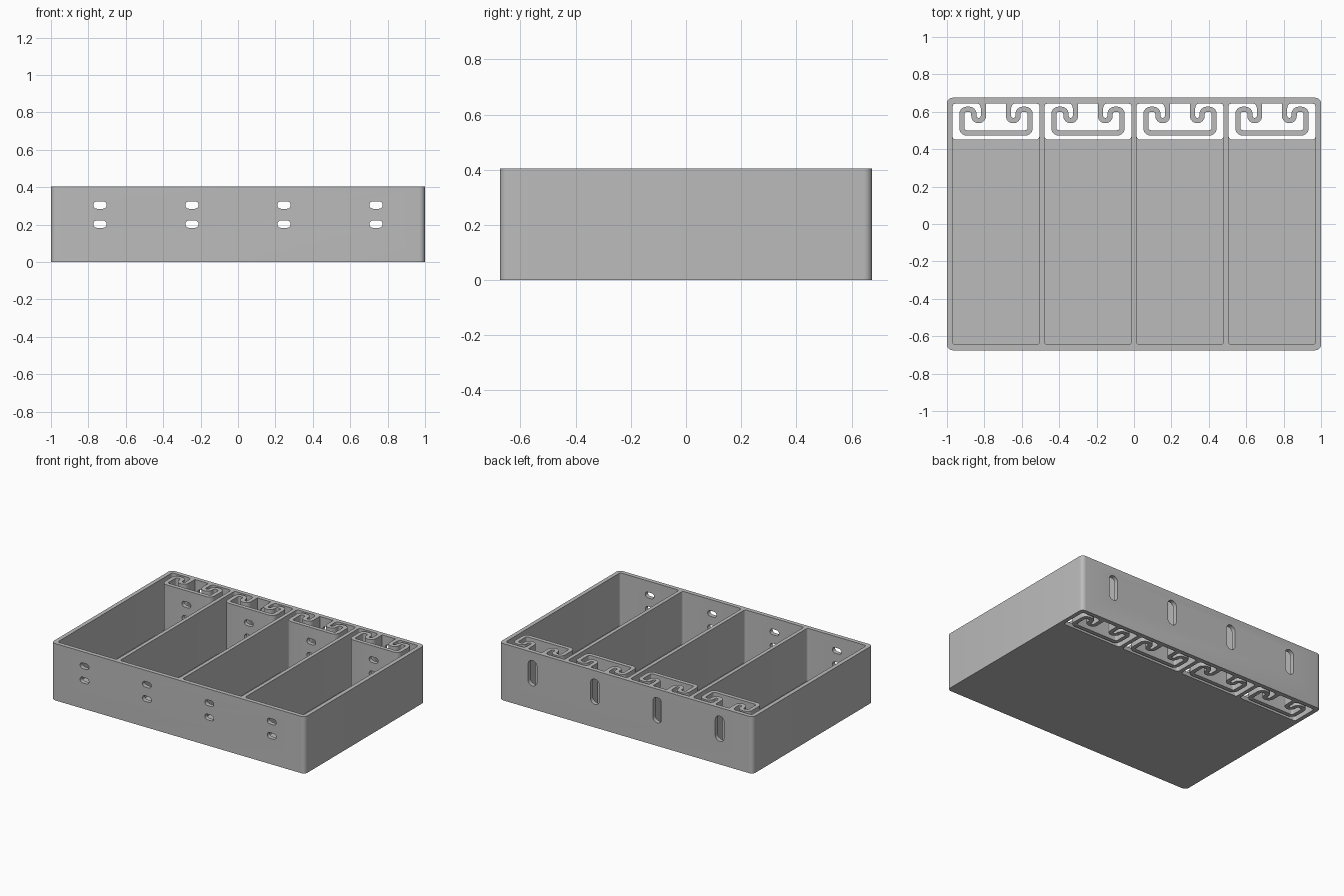
import bpy
import bmesh
from math import sin, cos, pi, radians
from mathutils import Vector

cube = bpy.data.objects.get("Cube")
if cube:
    bpy.data.objects.remove(cube, do_unlink=True)

HEIGHT, FLOOR = 0.405, 0.03
HALF_X, HALF_Y, WALL = 1.0, 0.675, 0.03
PITCH, BIN_W = 0.492, 0.465
INNER_Y = HALF_Y - WALL        # inside face of front and back walls
OPEN_Y = 0.452                 # front edge of the opening under the springs
STRAND = 0.0285                # spring thickness
CENTRES = [(i - 1.5) * PITCH for i in range(4)]

grey = bpy.data.materials.new("plain grey")
grey.use_nodes = True
COLOUR = (0.5, 0.5, 0.5, 1)
grey.diffuse_color = COLOUR
grey.node_tree.nodes["Principled BSDF"].inputs["Base Color"].default_value = COLOUR


def rounded(points, r, closed=True, steps=6):
    """Round the corners of a 2D polyline."""
    pts = [Vector(p) for p in points]
    n, out = len(pts), []
    for i, p in enumerate(pts):
        if not closed and i in (0, n - 1):
            out.append(p)
            continue
        u = (pts[i - 1] - p).normalized()
        v = (pts[(i + 1) % n] - p).normalized()
        centre = p + (u + v) * r
        for k in range(steps + 1):
            a = k / steps * pi / 2
            out.append(centre - v * r * cos(a) - u * r * sin(a))
    return out


def rounded_rect(x0, x1, y0, y1, r):
    return rounded([(x0, y0), (x1, y0), (x1, y1), (x0, y1)], r)


def prisms(name, outlines, low, high, along_y=False):
    """Extrude outlines up z, or along y for holes through the walls."""
    bm = bmesh.new()
    for outline in outlines:
        rings = []
        for t in (low, high):
            rings.append([bm.verts.new((p.x, t, p.y) if along_y else (p.x, p.y, t))
                          for p in outline])
        bm.faces.new(rings[0])
        bm.faces.new(rings[1])
        n = len(outline)
        for i in range(n):
            j = (i + 1) % n
            bm.faces.new((rings[0][i], rings[0][j], rings[1][j], rings[1][i]))
    bmesh.ops.recalc_face_normals(bm, faces=bm.faces)
    mesh = bpy.data.meshes.new(name)
    bm.to_mesh(mesh)
    bm.free()
    mesh.materials.append(grey)
    ob = bpy.data.objects.new(name, mesh)
    bpy.context.collection.objects.link(ob)
    return ob


def activate(ob):
    bpy.ops.object.select_all(action='DESELECT')
    ob.select_set(True)
    bpy.context.view_layer.objects.active = ob


def cut(ob, cutter):
    mod = ob.modifiers.new("cut", 'BOOLEAN')
    mod.operation = 'DIFFERENCE'
    mod.solver = 'EXACT'
    mod.object = cutter
    activate(ob)
    bpy.ops.object.modifier_apply(modifier=mod.name)


def spring_outline(cx):
    """Thick mirrored path: wall, hook, loop, front bar, and back again."""
    half = [(-0.067, INNER_Y), (-0.067, 0.553), (-0.118, 0.553),
            (-0.118, 0.613), (-0.182, 0.613), (-0.182, 0.487)]
    full = half + [(-x, y) for x, y in reversed(half)]
    path = rounded(full, 0.025, closed=False)
    left, right = [], []
    n = len(path)
    for i, p in enumerate(path):
        a = (p - path[max(i - 1, 0)]).normalized()
        b = (path[min(i + 1, n - 1)] - p).normalized()
        d = (a + b).normalized()
        side = Vector((-d.y, d.x)) * STRAND / 2
        left.append(p + side)
        right.append(p - side)
    # flare the outer side of each root into the back wall
    flare = 0.025
    arc = []
    for k in range(6):
        a = k / 5 * pi / 2
        arc.append(Vector((right[0].x - flare + flare * sin(a),
                           INNER_Y - flare + flare * cos(a) - flare)))
    # concave quarter: from the wall round to the strand
    arc = [Vector((right[0].x - flare + flare * sin(k / 5 * pi / 2),
                   INNER_Y - flare + flare * cos(k / 5 * pi / 2))) for k in range(6)]
    right = arc + right[1:-1] + [Vector((-p.x, p.y)) for p in reversed(arc)]
    return [p + Vector((cx, 0)) for p in left + right[::-1]]


# Cutters
bins = prisms("bin_cutter", [
    rounded_rect(c - BIN_W / 2, c + BIN_W / 2, -INNER_Y, INNER_Y, 0.016)
    for c in CENTRES], FLOOR, HEIGHT + 0.1)
openings = prisms("opening_cutter", [
    rounded_rect(c - BIN_W / 2 + 0.0005, c + BIN_W / 2 - 0.0005,
                 OPEN_Y, INNER_Y - 0.0005, 0.0165)
    for c in CENTRES], -0.1, FLOOR + 0.05)
screw_holes = prisms("screw_hole_cutter", [
    rounded_rect(c - 0.035, c + 0.035, z - 0.02, z + 0.02, 0.0195)
    for c in CENTRES for z in (0.203, 0.305)], -0.8, 0.525, along_y=True)
back_slots = prisms("back_slot_cutter", [
    rounded_rect(c - 0.035, c + 0.035, 0.165, 0.345, 0.0345)
    for c in CENTRES], INNER_Y - 0.02, 0.8, along_y=True)

# Tray with four bins
tray = prisms("tray_body", [rounded_rect(-HALF_X, HALF_X, -HALF_Y, HALF_Y, 0.03)],
              0, HEIGHT)
for cutter in (bins, openings, screw_holes, back_slots):
    cut(tray, cutter)

# Springs behind the bins
parts = [tray]
for i, c in enumerate(CENTRES):
    spring = prisms(f"spring_{i + 1}", [spring_outline(c)], 0, HEIGHT)
    cut(spring, screw_holes)
    parts.append(spring)

for cutter in (bins, openings, screw_holes, back_slots):
    bpy.data.objects.remove(cutter, do_unlink=True)

for ob in parts:
    activate(ob)
    bpy.ops.object.shade_smooth_by_angle(angle=radians(30))
